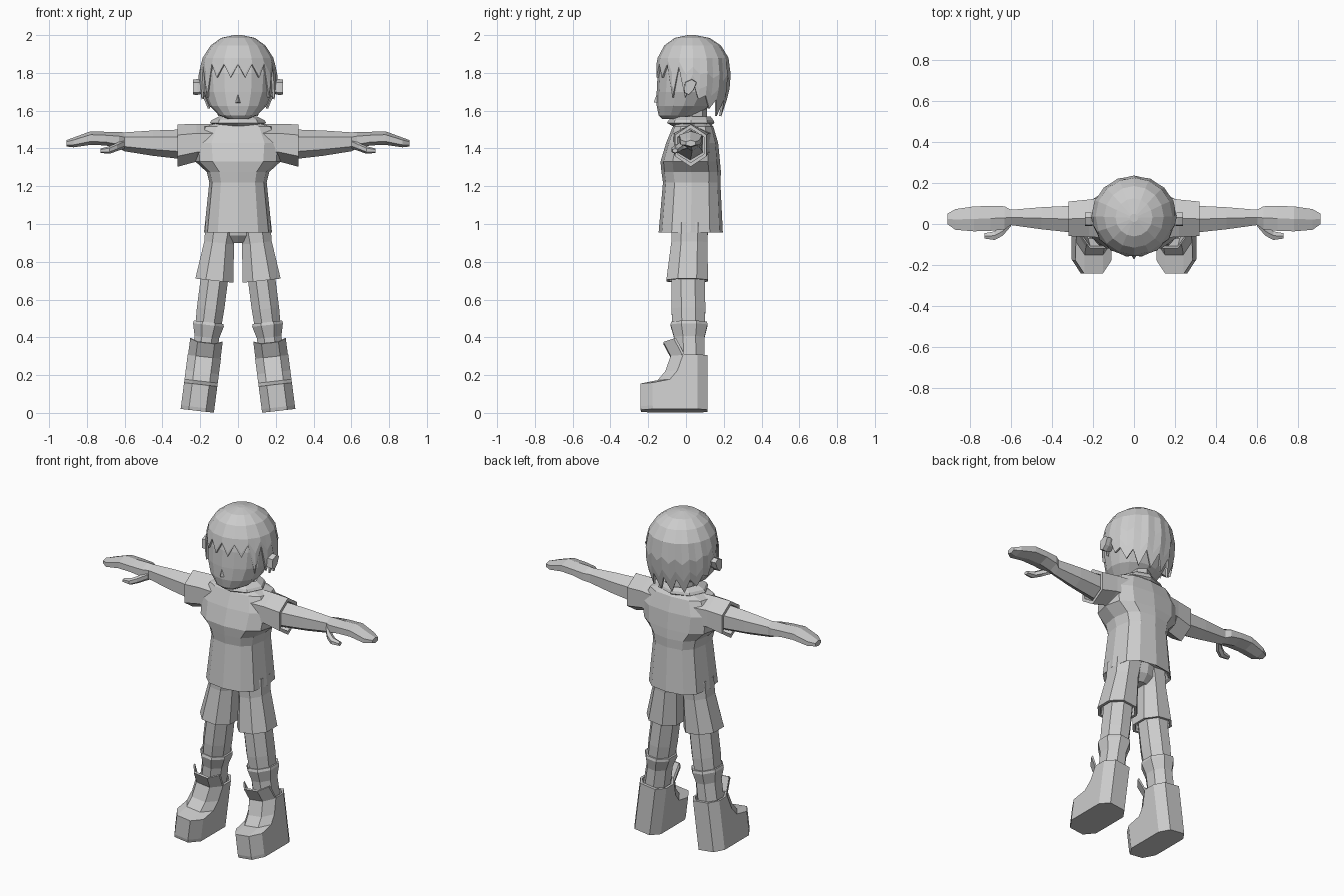
import bpy, bmesh
from math import sin, cos, pi
from mathutils import Vector


def loft(name, rings, caps=(True, True), thick=0):
    """Skin a list of equal-length point rings."""
    bm = bmesh.new()
    rows = [[bm.verts.new(p) for p in r] for r in rings]
    n = len(rows[0])
    for a, b in zip(rows, rows[1:]):
        for i in range(n):
            j = (i + 1) % n
            bm.faces.new((a[i], a[j], b[j], b[i]))
    for row, cap in ((rows[0], caps[0]), (rows[-1], caps[1])):
        if cap:
            bm.faces.new(row)
    bmesh.ops.recalc_face_normals(bm, faces=bm.faces)
    me = bpy.data.meshes.new(name)
    bm.to_mesh(me)
    bm.free()
    ob = bpy.data.objects.new(name, me)
    bpy.context.collection.objects.link(ob)
    if thick:
        m = ob.modifiers.new("thickness", "SOLIDIFY")
        m.thickness = thick
    return ob


def power(v, e):
    return (1 if v > 0 else -1) * abs(v) ** e if abs(v) > 1e-6 else 0


def level(n, z, rx, yf, yb, e=1, cx=0, phase=0.0):
    """Horizontal ring given half-width, front y and back y."""
    pts = []
    for i in range(n):
        a = 2 * pi * (i + phase) / n
        pts.append((cx + rx * power(cos(a), e), (yf + yb) / 2 + (yb - yf) / 2 * power(sin(a), e), z))
    return pts


def section(n, x, yc, ry, zc, rz, s):
    """Vertical ring across the arm direction, corner pointing up."""
    return [(s * x, yc + ry * sin(2 * pi * i / n), zc + rz * cos(2 * pi * i / n)) for i in range(n)]


def lean(pts, s):
    """Place leg-local points on the splayed leg axis."""
    return [(s * (0.217 + x - 0.13 * z), y, z + 0.115 * x) for x, y, z in pts]


# head with chin and nose
loft("head", [level(16, *r) for r in (
    (1.555, .05, -.125, -.04), (1.575, .10, -.145, .06), (1.625, .15, -.155, .13),
    (1.70, .182, -.155, .18), (1.80, .19, -.15, .2), (1.88, .175, -.135, .19), (1.95, .1, -.07, .13))])
loft("nose", [[(-.015, -.15, 1.64), (.015, -.15, 1.64), (0, -.15, 1.70)],
              [(-.002, -.17, 1.645), (.002, -.17, 1.645), (0, -.168, 1.652)]])
loft("neck", [level(8, 1.48, .075, -.04, .11), level(8, 1.64, .07, -.04, .11)])

# hair: a 16-sided dome whose lower rim is cut into pointed locks
PROFILE = [(2.0, .02, .01, .05), (1.985, .09, -.06, .125), (1.945, .145, -.115, .185), (1.88, .187, -.15, .225),
           (1.80, .208, -.165, .237), (1.72, .208, -.165, .232), (1.55, .188, -.14, .188)]


def hair_point(i, z):
    for p, q in zip(PROFILE, PROFILE[1:]):
        if z >= q[0]:
            break
    t = (p[0] - z) / (p[0] - q[0])
    rx, yf, yb = (p[k] + t * (q[k] - p[k]) for k in (1, 2, 3))
    k = cos(pi / 16) if i % 2 else 1
    a = 2 * pi * i / 32
    return (rx * k * cos(a), (yf + yb) / 2 + (yb - yf) / 2 * k * sin(a), z)


def rim(i):
    f = -sin(2 * pi * i / 32)
    root, tip = ((1.845, 1.775) if f > .7 else (1.83, 1.67) if f > .15 else
                 (1.76, 1.66) if f > -.25 else (1.68, 1.61) if f > -.7 else (1.66, 1.57))
    return tip if i % 2 else root


rows = [[hair_point(i, z) for i in range(32)] for z in (2.0, 1.985, 1.945, 1.88)]
rows += [[hair_point(i, 1.88 + (rim(i) - 1.88) * t) for i in range(32)] for t in (.4, .75, 1)]
loft("hair", rows, (True, False), .012)

# shirt body with hollow hem, and folded collar
loft("shirt_body", [level(12, *r, .75) for r in (
    (1.0, .15, -.11, .16), (.965, .165, -.13, .18), (.955, .18, -.145, .195), (1.22, .152, -.122, .182),
    (1.275, .165, -.13, .185), (1.33, .225, -.135, .18), (1.43, .235, -.105, .17), (1.515, .19, -.07, .145),
    (1.54, .10, -.055, .12))])
loft("collar", [level(8, *r) for r in (
    (1.52, .12, -.075, .13), (1.535, .15, -.1, .15), (1.55, .14, -.092, .145),
    (1.57, .10, -.065, .13), (1.53, .085, -.05, .115))], (False, False))

# pelvis block joining both legs of the shorts
loft("shorts_seat", [level(8, *r, .8) for r in (
    (.90, .06, -.04, .08), (.94, .15, -.075, .115), (1.02, .15, -.09, .13))])

for s in (1, -1):
    side = "left" if s > 0 else "right"

    # ear
    loft(side + "_ear", [[(s * x, .025 + r * dy - .01, 1.725 + r * dz) for dy, dz in (
        (-.6, -.7), (0, -1), (.6, -.4), (1, .6), (.4, 1), (-.5, .6))]
        for x, r in ((.175, .03), (.215, .042), (.238, .04), (.238, .025))])

    # hexagonal sleeve, hollow at the cuff
    loft(side + "_sleeve", [section(6, *r, s) for r in (
        (.10, .035, .12, 1.43, .10), (.22, .028, .105, 1.43, .10), (.32, .025, .097, 1.415, .112),
        (.32, .025, .08, 1.415, .09), (.26, .025, .08, 1.415, .09))])

    # arm running into a flat mitten hand
    loft(side + "_arm", [section(6, *r, s) for r in (
        (.25, .022, .08, 1.42, .082), (.45, .028, .062, 1.428, .067), (.60, .032, .043, 1.435, .05),
        (.63, .03, .065, 1.443, .044), (.70, .027, .07, 1.452, .036), (.78, .025, .07, 1.455, .036),
        (.87, .022, .058, 1.432, .026), (.908, .025, .03, 1.427, .017))])

    # thumb
    loft(side + "_thumb", [section(6, *r, s) for r in (
        (.60, .01, .025, 1.425, .025), (.64, -.035, .026, 1.408, .022),
        (.68, -.057, .024, 1.392, .02), (.728, -.058, .015, 1.388, .012))])

    # shorts leg with hollow hem
    legs = []
    for z, cx, rx, yf, yb in ((1.0, .085, .085, -.085, .125), (.90, .1, .078, -.085, .12),
                              (.70, .125, .1, -.112, .125), (.70, .125, .085, -.095, .11),
                              (.76, .12, .08, -.09, .105)):
        ring = level(8, z, rx / cos(pi / 8), yf, yb, .9, cx, .5)
        legs.append([(s * x, y, zz + .11 * (x - cx)) for x, y, zz in ring])
    loft(side + "_shorts_leg", legs)

    # bare leg, then sock with a flared cuff
    loft(side + "_leg", [lean(level(8, z, rx, yf, yb, 1, 0, .5), s) for z, rx, yf, yb in (
        (.42, .072, -.075, .105), (.55, .078, -.085, .11), (.80, .078, -.085, .105))])
    loft(side + "_sock", [lean(level(8, z, rx, yf, yb, 1, 0, .5), s) for z, rx, yf, yb in (
        (.22, .075, -.06, .105), (.40, .07, -.07, .105), (.465, .088, -.09, .122), (.48, .085, -.085, .118),
        (.48, .07, -.07, .105))])

    # chunky boot: chamfered plan, front edge stepping back over the toe
    boot = []
    for z, yf, k in ((.011, -.238, 1), (.03, -.242, 1), (.15, -.242, 1), (.168, -.15, 1), (.215, -.11, 1),
                     (.30, -.08, 1), (.30, -.065, .85), (.25, -.065, .85)):
        half = [(.045, yf), (.088, yf + .065), (.088, .06), (.05, .115 * k)]
        plan = half + [(-x, y) for x, y in reversed(half)]
        boot.append(lean([(x * k, y, z) for x, y in plan], s))
    loft(side + "_boot", boot)

    # boot tongue: faceted flap wrapping the shin, outer and inner skins
    tongue = []
    for dy, z in ((-.075, .285), (-.12, .37), (-.108, .374), (-.063, .285)):
        tongue.append(lean([(x, dy + d, z + d * .25) for x, d in (
            (-.086, .055), (-.045, 0), (.045, 0), (.086, .055))], s))
    loft(side + "_boot_tongue", [list(r) for r in zip(*tongue)])
